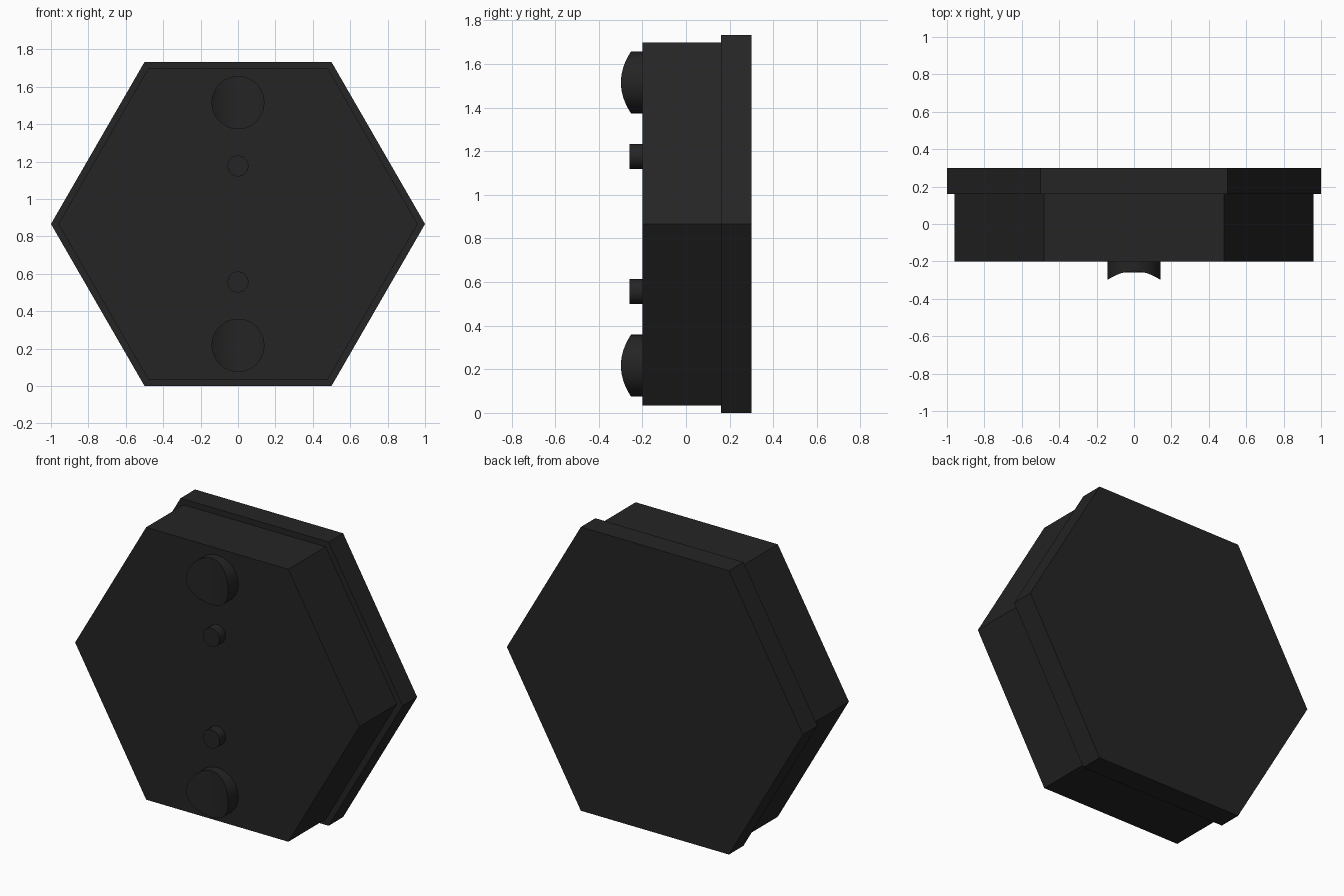
import bpy, bmesh
from math import cos, sin, tau, sqrt, radians

cube = bpy.data.objects.get("Cube")
if cube:
    bpy.data.objects.remove(cube)

MID_Z = sqrt(3) / 2

charcoal = bpy.data.materials.new("charcoal")
charcoal.use_nodes = True
color = (0.018, 0.018, 0.018, 1)
charcoal.diffuse_color = color
charcoal.node_tree.nodes["Principled BSDF"].inputs["Base Color"].default_value = color


def prism(name, sides, radius, z, back, front, scoop=0.0, smooth=False):
    """Prism along y; its front can be hollowed into a trough running along z."""
    bm = bmesh.new()
    ring = [(cos(tau * i / sides), sin(tau * i / sides)) for i in range(sides)]
    rear = [bm.verts.new((radius * c, back, z + radius * s)) for c, s in ring]
    face = [bm.verts.new((radius * c, front - scoop * c * c, z + radius * s)) for c, s in ring]
    for i in range(sides):
        j = (i + 1) % sides
        bm.faces.new((rear[i], rear[j], face[j], face[i]))
    bm.faces.new(rear)
    if scoop:
        # Vertical strips join mirrored rim points across the trough
        for i in range(sides // 2):
            strip = [face[i], face[i + 1], face[-i - 1], face[-i]]
            bm.faces.new(list(dict.fromkeys(strip)))
    else:
        bm.faces.new(face)
    bmesh.ops.recalc_face_normals(bm, faces=bm.faces)
    mesh = bpy.data.meshes.new(name)
    bm.to_mesh(mesh)
    bm.free()
    mesh.materials.append(charcoal)
    obj = bpy.data.objects.new(name, mesh)
    bpy.context.collection.objects.link(obj)
    if smooth:
        bpy.ops.object.select_all(action='DESELECT')
        obj.select_set(True)
        bpy.context.view_layer.objects.active = obj
        bpy.ops.object.shade_smooth_by_angle(angle=radians(35))
    return obj


# Hexagonal housing and its wider rear flange
prism("housing", 6, 0.96, MID_Z, 0.16, -0.2)
prism("rear_flange", 6, 1.0, MID_Z, 0.3, 0.16)

# Scooped buttons and small pegs, mirrored above and below the middle
for side, sign in (("upper", 1), ("lower", -1)):
    prism(side + "_scooped_button", 24, 0.142, MID_Z + sign * 0.649, -0.19, -0.252, 0.047, True)
    prism(side + "_peg", 16, 0.057, MID_Z + sign * 0.31, -0.19, -0.258, 0, True)
